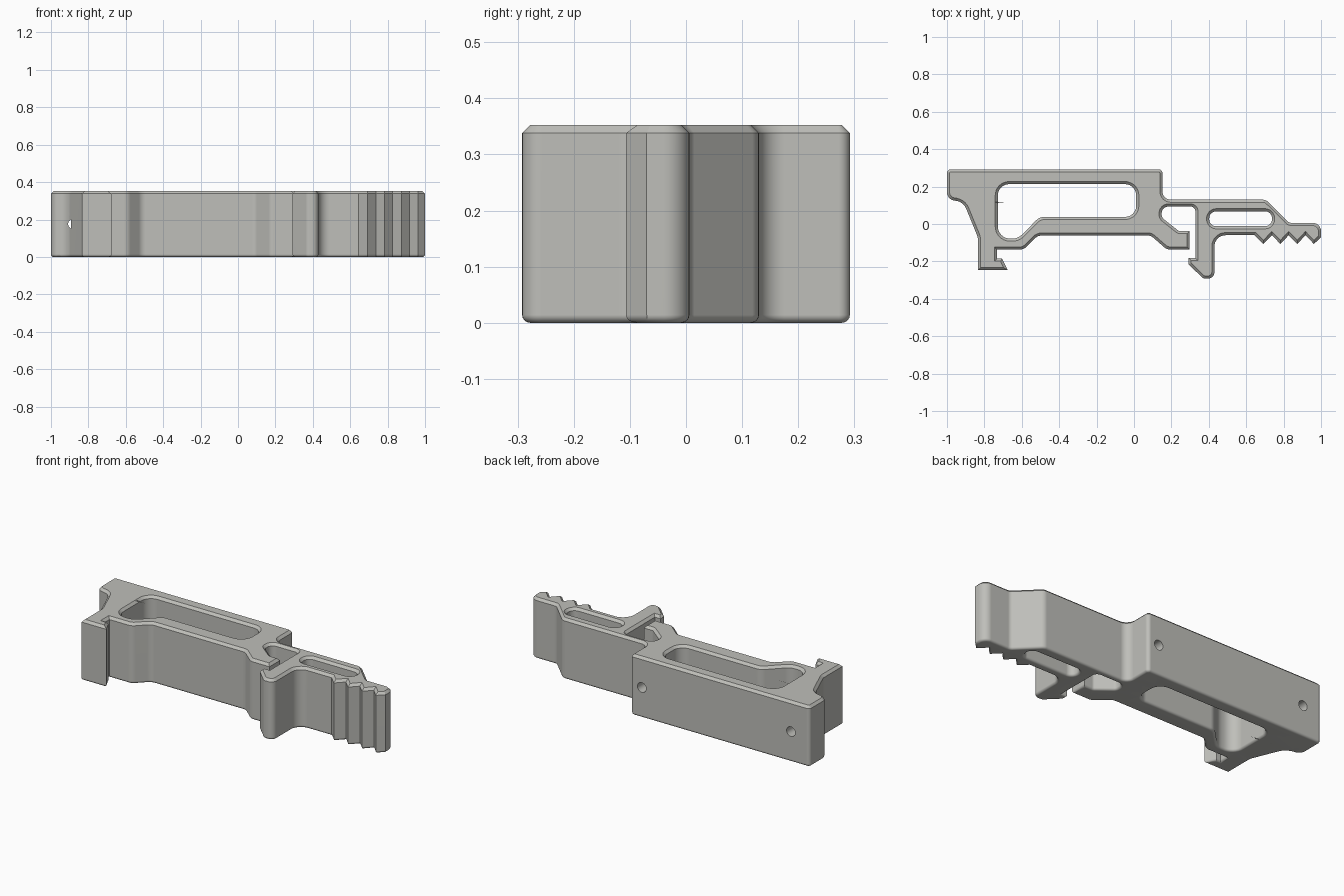
import bpy, bmesh, math
from mathutils import Vector

if "Cube" in bpy.data.objects:
    bpy.data.objects.remove(bpy.data.objects["Cube"])

H, C = 0.352, 0.014   # body height, edge softening size

# Profiles: (x, y, corner radius)
OUTLINE = [
    (-1, .292, .02), (.152, .292, .02), (.152, .13, .045), (.705, .13, .04),
    (.83, .006, .03), (1, .006, .045), (1, -.07, 0), (.962, -.107, 0),
    (.917, -.06, 0), (.873, -.107, 0), (.827, -.06, 0), (.783, -.107, 0),
    (.737, -.06, 0), (.692, -.107, 0), (.645, -.06, 0), (.43, -.06, .06),
    (.43, -.292, .035), (.37, -.292, .03), (.292, -.215, 0), (.292, -.182, 0),
    (.328, -.182, 0), (.328, .093, .025), (.148, .093, .035), (.148, .035, .03),
    (.24, -.038, .02), (.298, -.038, 0), (.298, -.136, 0), (.175, -.136, .04),
    (.09, -.062, .04), (-.515, -.062, .05), (-.59, -.137, .05), (-.732, -.137, 0),
    (-.732, -.185, 0), (-.705, -.185, 0), (-.675, -.247, 0), (-.835, -.247, 0),
    (-.835, -.07, .06), (-.915, .125, .07), (-1, .125, .045),
]
WINDOW = [
    (-.728, .213, .06), (.012, .213, .06), (.012, .038, .06),
    (-.505, .038, .06), (-.62, -.078, .07), (-.728, -.078, .065),
]
SLOT = [(.402, .068, .038), (.738, .068, .038), (.738, -.012, .038), (.402, -.012, .038)]


def rounded(pts):
    """Replace each corner that has a radius with an arc."""
    out, n = [], len(pts)
    for i, (x, y, r) in enumerate(pts):
        p = Vector((x, y))
        a = Vector(pts[i - 1][:2]) - p
        b = Vector(pts[(i + 1) % n][:2]) - p
        if r == 0:
            out.append(p)
            continue
        half = a.angle(b) / 2
        a.normalize()
        b.normalize()
        centre = p + (a + b).normalized() * (r / math.sin(half))
        s = p + a * (r / math.tan(half)) - centre
        e = p + b * (r / math.tan(half)) - centre
        sweep = s.angle_signed(e)
        steps = max(3, math.ceil(abs(sweep) / math.radians(12)))
        a0 = math.atan2(s.y, s.x)
        for k in range(steps + 1):
            t = a0 - sweep * k / steps
            out.append(centre + Vector((math.cos(t), math.sin(t))) * r)
    return out


def oriented(loop, ccw):
    area = sum(p.x * q.y - q.x * p.y for p, q in zip(loop, loop[1:] + loop[:1]))
    return loop if (area > 0) == ccw else loop[::-1]


def inset(loop, d):
    """Shift a loop to its left, into the material."""
    out, n = [], len(loop)
    for i, p in enumerate(loop):
        u = (p - loop[i - 1]).normalized()
        v = (loop[(i + 1) % n] - p).normalized()
        n1, n2 = Vector((-u.y, u.x)), Vector((-v.y, v.x))
        out.append(p + (n1 + n2) * (d / (1 + n1.dot(n2))))
    return out


# Wall levels (z, inset): rounded underside, straight wall, chamfered top
levels = [(C * (1 - math.sin(t)), C * (1 - math.cos(t)))
          for t in (math.pi / 2 * k / 4 for k in range(4, -1, -1))]
levels += [(H - C, 0), (H, C)]

loops = [oriented(rounded(OUTLINE), True),
         oriented(rounded(WINDOW), False),
         oriented(rounded(SLOT), False)]

bm = bmesh.new()
bottom, top = [], []
for loop in loops:
    n = len(loop)
    rings = [[bm.verts.new((p.x, p.y, z)) for p in inset(loop, d)] for z, d in levels]
    for lo, hi in zip(rings, rings[1:]):
        for i in range(n):
            j = (i + 1) % n
            bm.faces.new((lo[i], lo[j], hi[j], hi[i]))
    for ring, store in ((rings[0], bottom), (rings[-1], top)):
        store += [bm.edges.get((ring[i], ring[(i + 1) % n])) for i in range(n)]
for edges in (bottom, top):
    bmesh.ops.triangle_fill(bm, use_beauty=True, use_dissolve=False, edges=edges)
bmesh.ops.recalc_face_normals(bm, faces=bm.faces)

mesh = bpy.data.meshes.new("clip_body")
bm.to_mesh(mesh)
bm.free()
body = bpy.data.objects.new("clip_body", mesh)
bpy.context.collection.objects.link(body)

grey = bpy.data.materials.new("warm_grey")
grey.diffuse_color = (.52, .52, .49, 1)
grey.use_nodes = True
grey.node_tree.nodes["Principled BSDF"].inputs["Base Color"].default_value = grey.diffuse_color
mesh.materials.append(grey)

# Screw holes drilled in from the back face
for x in (-.88, .08):
    bpy.ops.mesh.primitive_cylinder_add(vertices=32, radius=.028, depth=.26,
                                        location=(x, .2, H / 2),
                                        rotation=(math.pi / 2, 0, 0))
    drill = bpy.context.object
    drill.name = "screw_hole_cutter"
    drill.hide_render = True
    drill.data.materials.append(grey)
    bpy.ops.object.select_all(action='DESELECT')
    body.select_set(True)
    bpy.context.view_layer.objects.active = body
    mod = body.modifiers.new("screw_hole", 'BOOLEAN')
    mod.operation, mod.solver, mod.object = 'DIFFERENCE', 'EXACT', drill
    bpy.ops.object.modifier_apply(modifier=mod.name)
    bpy.data.objects.remove(drill)

# Smooth corners, crisp chamfers
bpy.ops.object.shade_smooth_by_angle(angle=math.radians(30))
weighted = body.modifiers.new("weighted_normals", 'WEIGHTED_NORMAL')
weighted.keep_sharp = True
